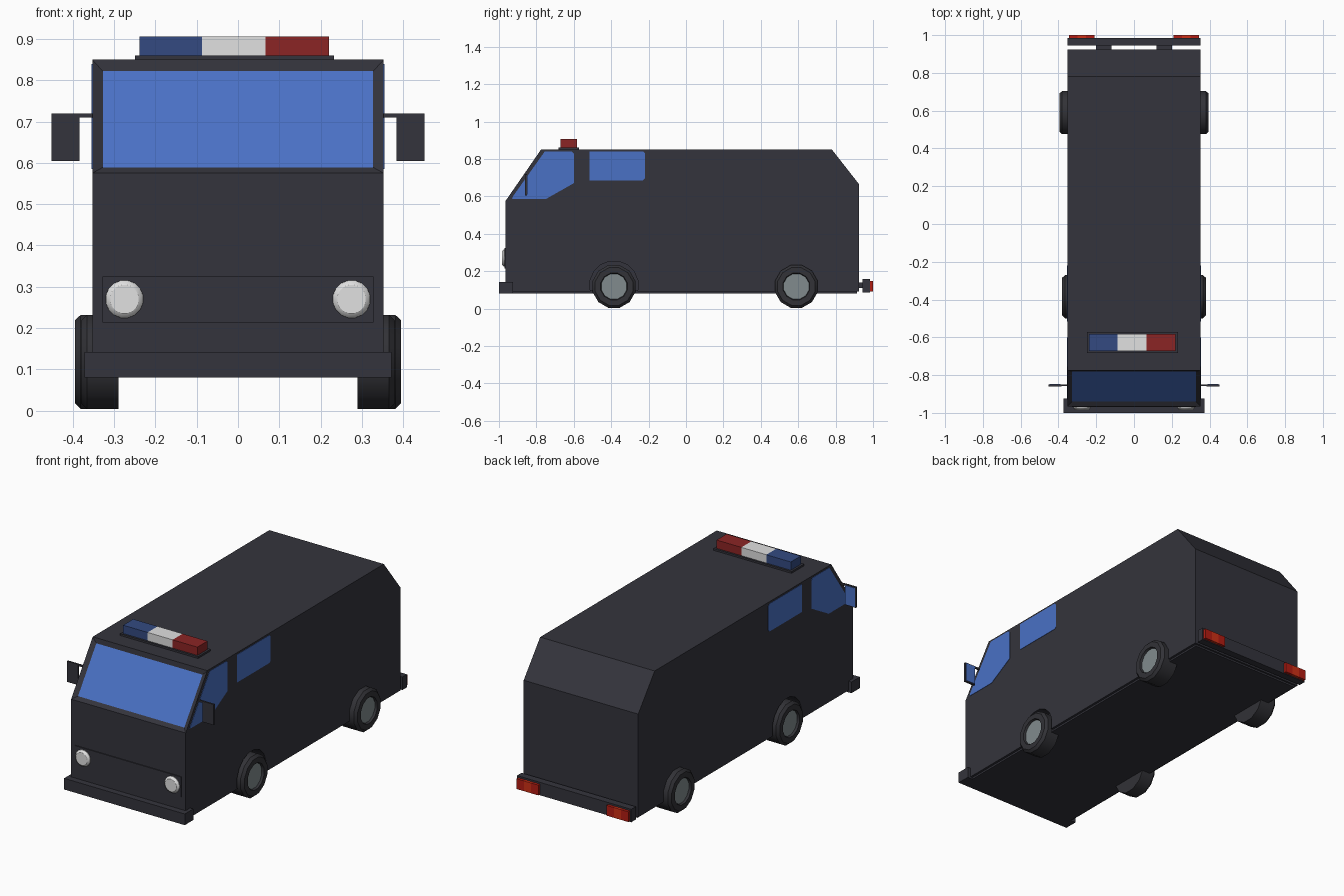
import bpy, bmesh, math
from mathutils import Vector

if "Cube" in bpy.data.objects:
    bpy.data.objects.remove(bpy.data.objects["Cube"])


def mat(name, r, g, b):
    m = bpy.data.materials.new(name)
    m.diffuse_color = (r, g, b, 1)
    m.use_nodes = True
    m.node_tree.nodes["Principled BSDF"].inputs["Base Color"].default_value = m.diffuse_color
    return m


DARK = mat("charcoal paint", 0.034, 0.034, 0.045)
GLASS = mat("blue glass", 0.068, 0.165, 0.56)
WHITE = mat("white lamp", 0.75, 0.75, 0.75)
BLUE = mat("blue lamp", 0.033, 0.068, 0.22)
RED = mat("red lamp", 0.26, 0.018, 0.018)
TAIL = mat("tail red", 0.45, 0.012, 0.006)
TAIL2 = mat("tail bright red", 0.62, 0.03, 0.008)
HUB = mat("hub grey", 0.22, 0.26, 0.27)
TYRE = mat("tyre black", 0.032, 0.032, 0.038)


def make(name, bm, *mats):
    bmesh.ops.recalc_face_normals(bm, faces=bm.faces)
    me = bpy.data.meshes.new(name)
    bm.to_mesh(me)
    bm.free()
    ob = bpy.data.objects.new(name, me)
    bpy.context.collection.objects.link(ob)
    for m in mats:
        me.materials.append(m)
    return ob


def box(name, x, y, z, m):
    bm = bmesh.new()
    bmesh.ops.create_cube(bm, size=1)
    for v in bm.verts:
        v.co = Vector((x[0] if v.co.x < 0 else x[1],
                       y[0] if v.co.y < 0 else y[1],
                       z[0] if v.co.z < 0 else z[1]))
    return make(name, bm, m)


def prism(name, pts, x0, x1, m):
    """Extrude a side (y, z) outline from x0 to x1."""
    bm = bmesh.new()
    f = bm.faces.new([bm.verts.new((x0, y, z)) for y, z in pts])
    r = bmesh.ops.extrude_face_region(bm, geom=[f])
    for v in r["geom"]:
        if isinstance(v, bmesh.types.BMVert):
            v.co.x = x1
    return make(name, bm, m)


def lathe(name, prof, n, axis, centre, mats, inner=0):
    """Spin (offset, radius) pairs round x or y; faces within radius 'inner' use slot 1."""
    bm = bmesh.new()
    rings = []
    for d, r in prof:
        ring = []
        for i in range(n):
            a = 2 * math.pi * (i + 0.5) / n
            u, w = r * math.cos(a), r * math.sin(a)
            co = Vector((d, u, w)) if axis == 'x' else Vector((u, d, w))
            ring.append(bm.verts.new(co + Vector(centre)))
        rings.append(ring)
    for k in range(len(rings) - 1):
        for i in range(n):
            j = (i + 1) % n
            f = bm.faces.new((rings[k][i], rings[k][j], rings[k + 1][j], rings[k + 1][i]))
            f.material_index = int(max(prof[k][1], prof[k + 1][1]) <= inner)
    bm.faces.new(rings[0])
    bm.faces.new(rings[-1]).material_index = int(prof[-1][1] <= inner)
    ob = make(name, bm, *mats)
    bpy.context.view_layer.objects.active = ob
    ob.select_set(True)
    bpy.ops.object.shade_smooth_by_angle(angle=math.radians(32))
    ob.select_set(False)
    return ob


# Body shell, with the windscreen inset into its sloping front face
W = 0.353
body = prism("van_body", [(-0.965, 0.09), (-0.965, 0.575), (-0.775, 0.85),
                          (0.78, 0.85), (0.925, 0.665), (0.925, 0.09)], -W, W, DARK)
body.data.materials.append(GLASS)
bm = bmesh.new()
bm.from_mesh(body.data)
slope = [f for f in bm.faces if f.normal.y < -0.5 and f.normal.z > 0.3]
bmesh.ops.inset_individual(bm, faces=slope, thickness=0.036)
bmesh.ops.translate(bm, verts=slope[0].verts, vec=slope[0].normal * -0.012)
slope[0].material_index = 1
bm.to_mesh(body.data)
bm.free()

# Underbody, front panel and bumpers
box("underbody", (-0.34, 0.34), (-0.96, 0.915), (0.08, 0.1), DARK)
box("front_panel", (-0.328, 0.328), (-0.97, -0.96), (0.213, 0.325), DARK)
box("front_bumper", (-0.372, 0.372), (-1.0, -0.925), (0.08, 0.142), DARK)
box("rear_bumper", (-0.352, 0.352), (0.945, 0.985), (0.085, 0.157), DARK)

# Roof light bar
box("light_bar_base", (-0.25, 0.232), (-0.683, -0.572), (0.845, 0.86), DARK)
edges = (-0.238, -0.087, 0.067, 0.22)
for i, (n, m) in enumerate((("blue", BLUE), ("white", WHITE), ("red", RED))):
    box(n + "_roof_light", edges[i:i + 2], (-0.672, -0.583), (0.86, 0.906), m)

front_window = [(-0.93, 0.585), (-0.75, 0.585), (-0.6, 0.67),
                (-0.6, 0.83), (-0.61, 0.84), (-0.755, 0.84), (-0.925, 0.6)]
rear_window = [(-0.515, 0.685), (-0.23, 0.685), (-0.22, 0.695),
               (-0.22, 0.83), (-0.23, 0.84), (-0.515, 0.84)]

for s, side in ((-1, "left"), (1, "right")):
    def span(a, b):
        return sorted((s * a, s * b))

    # Side windows
    prism(side + "_front_window", front_window, s * 0.35, s * 0.355, GLASS)
    prism(side + "_rear_window", rear_window, s * 0.35, s * 0.355, GLASS)

    # Mirror: arm, housing and glass facing back
    box(side + "_mirror_arm", span(0.345, 0.4), (-0.858, -0.85), (0.71, 0.72), DARK)
    box(side + "_mirror", span(0.384, 0.452), (-0.86, -0.85), (0.605, 0.72), DARK)
    box(side + "_mirror_glass", span(0.388, 0.448), (-0.85, -0.847), (0.61, 0.715), GLASS)

    # Headlight
    lathe(side + "_headlight", [(0.02, 0.046), (-0.005, 0.046), (-0.012, 0.041), (-0.016, 0.035)],
          16, 'y', (s * 0.275, -0.969, 0.27), (WHITE,))

    # Rear bumper bracket and three-part tail light
    box(side + "_bumper_bracket", span(0.12, 0.2), (0.92, 0.95), (0.11, 0.14), DARK)
    for i in range(3):
        a = 0.21 + 0.045 * i
        box(f"{side}_tail_light_{i + 1}", span(a, a + 0.045), (0.98, 1.0), (0.09, 0.147),
            TAIL2 if i == 1 else TAIL)

    # Wheels with recessed hubs
    for n, y, x in (("front", -0.385, 0.38), ("rear", 0.59, 0.395)):
        prof = [(0.29, 0.1), (0.29, 0.118), (x - 0.014, 0.118), (x, 0.104),
                (x, 0.074), (x - 0.012, 0.07), (x - 0.012, 0.03)]
        lathe(f"{side}_{n}_wheel", [(s * d, r) for d, r in prof], 12, 'x',
              (0, y, 0.118), (TYRE, HUB), 0.07)

    # Front wheel arch cut into the body
    cut = lathe(side + "_arch_cutter", [(s * 0.28, 0.13), (s * 0.4, 0.13)], 16, 'x',
                (0, -0.385, 0.125), (DARK,))
    cut.hide_render = True
    cut.hide_set(True)
    mod = body.modifiers.new(side + "_arch", 'BOOLEAN')
    mod.operation = 'DIFFERENCE'
    mod.object = cut
